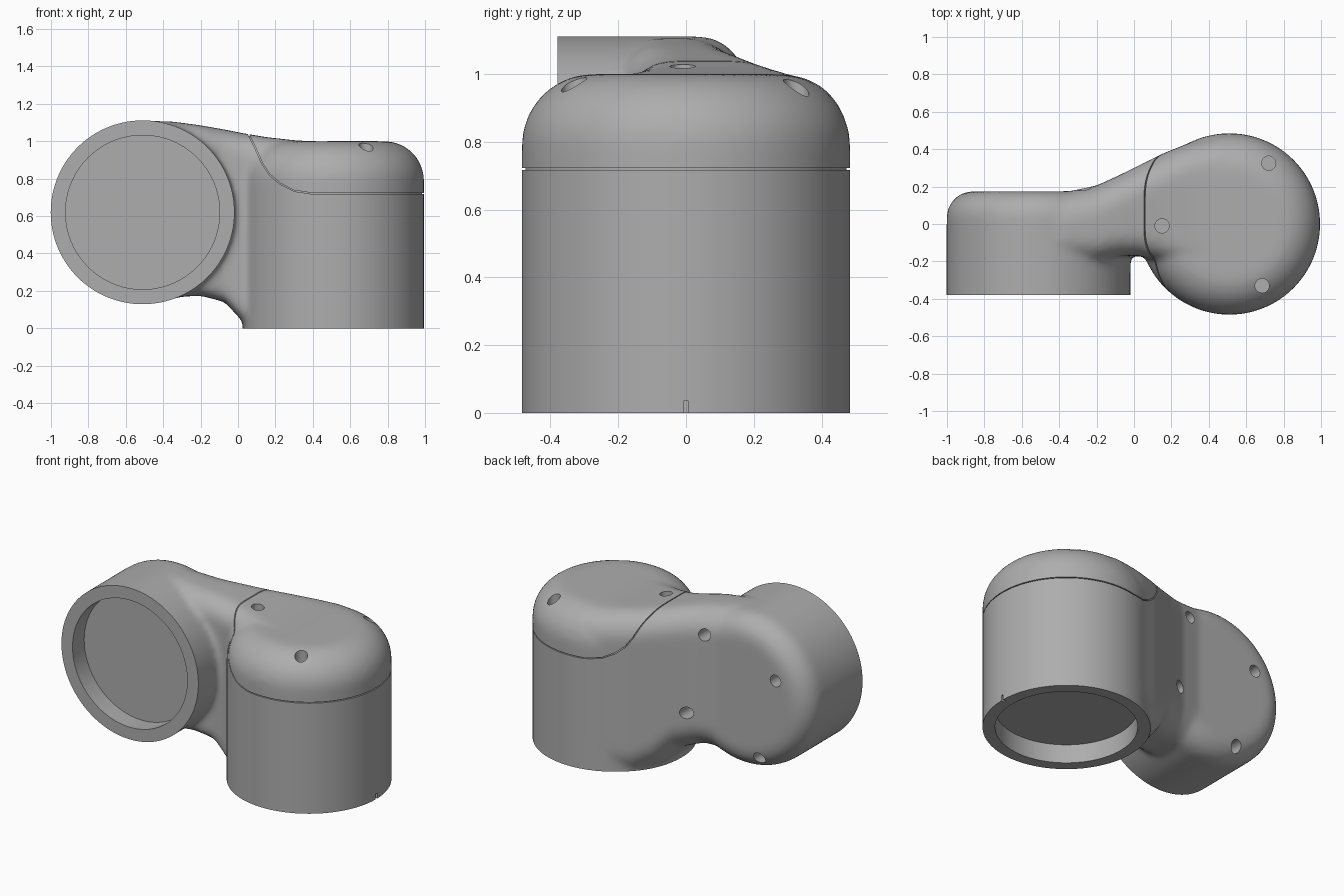
import bpy, bmesh, math
from mathutils import Matrix, Vector

cube = bpy.data.objects.get("Cube")
if cube:
    bpy.data.objects.remove(cube, do_unlink=True)

grey = bpy.data.materials.new("satin_grey")
grey.use_nodes = True
grey.diffuse_color = (0.42, 0.42, 0.42, 1)
grey.node_tree.nodes["Principled BSDF"].inputs["Base Color"].default_value = (0.42, 0.42, 0.42, 1)

ALONG_Y = Matrix.Rotation(-math.pi / 2, 4, 'X')   # turns local +z to +y
UPRIGHT = Matrix.Identity(4)
SOCKET_A = Vector((0.51, 0, 0))        # vertical socket, opens downwards
SOCKET_B = Vector((-0.51, -0.38, 0.62))  # horizontal socket, opens to the front


def make_object(name, bm):
    bmesh.ops.recalc_face_normals(bm, faces=bm.faces)
    mesh = bpy.data.meshes.new(name)
    bm.to_mesh(mesh)
    bm.free()
    ob = bpy.data.objects.new(name, mesh)
    bpy.context.collection.objects.link(ob)
    return ob


def cylinder(bm, base, turn, radius, low, high, sides=96, rounding=0):
    """Cylinder running from low to high along its turned axis, with a rounded far end."""
    part = bmesh.new()
    bmesh.ops.create_cone(part, cap_ends=True, segments=sides, radius1=radius, radius2=radius,
                          depth=high - low, matrix=Matrix.Translation((0, 0, (low + high) / 2)))
    if rounding:
        rim = [e for e in part.edges if all(v.co.z > high - 0.001 for v in e.verts)]
        bmesh.ops.bevel(part, geom=rim, offset=rounding, segments=12, profile=0.5, affect='EDGES')
    part.transform(Matrix.Translation(base) @ turn)
    mesh = bpy.data.meshes.new("part")
    part.to_mesh(mesh)
    part.free()
    bm.from_mesh(mesh)
    bpy.data.meshes.remove(mesh)


def box(bm, low, high):
    low, high = Vector(low), Vector(high)
    bmesh.ops.create_cube(bm, size=1, matrix=Matrix.Translation((low + high) / 2)
                          @ Matrix.Diagonal((*(high - low), 1)))


def section(x, y0, y1, z0, z1):
    """Rounded rectangle across the neck."""
    corners = [(y1, z1, 0.17, 0), (y0, z1, 0.13, 90), (y0, z0, 0.08, 180), (y1, z0, 0.18, 270)]
    points = []
    for y, z, r, start in corners:
        cy = y - r if y == y1 else y + r
        cz = z - r if z == z1 else z + r
        for i in range(9):
            a = math.radians(start + i * 90 / 8)
            points.append((x, cy + r * math.cos(a), cz + r * math.sin(a)))
    return points


def apply_modifiers(ob):
    graph = bpy.context.evaluated_depsgraph_get()
    mesh = bpy.data.meshes.new_from_object(ob.evaluated_get(graph))
    ob.modifiers.clear()
    ob.data = mesh


def cut(ob, cutter):
    mod = ob.modifiers.new("cut", 'BOOLEAN')
    mod.operation, mod.solver, mod.object = 'DIFFERENCE', 'EXACT', cutter
    apply_modifiers(ob)
    bpy.data.objects.remove(cutter, do_unlink=True)


# Two rounded sockets, left overlong at their open ends
bm = bmesh.new()
cylinder(bm, SOCKET_A, UPRIGHT, 0.485, -0.2, 1.0, rounding=0.21)
cylinder(bm, SOCKET_B, ALONG_Y, 0.492, -0.2, 0.555, rounding=0.14)

# Neck lofted between the sockets
stations = [(-0.5, -0.2, 0.172, 0.14, 1.11), (-0.35, -0.2, 0.174, 0.165, 1.105),
            (-0.2, -0.2, 0.205, 0.175, 1.085), (-0.07, -0.17, 0.265, 0.14, 1.062),
            (0.03, -0.17, 0.315, 0.03, 1.042), (0.15, -0.2, 0.375, -0.04, 1.022),
            (0.3, -0.25, 0.435, -0.04, 1.005), (0.48, -0.28, 0.475, -0.04, 0.995)]
rings = [[bm.verts.new(p) for p in section(*s)] for s in stations]
for a, b in zip(rings, rings[1:]):
    for i in range(len(a)):
        j = (i + 1) % len(a)
        bm.faces.new((a[i], a[j], b[j], b[i]))
bm.faces.new(rings[0])
bm.faces.new(rings[-1])
body = make_object("elbow_housing", bm)

# Merge into one skin and soften the joins
remesh = body.modifiers.new("merge", 'REMESH')
remesh.mode, remesh.voxel_size = 'VOXEL', 0.016
soften = body.modifiers.new("soften", 'SMOOTH')
soften.factor, soften.iterations = 0.5, 16
apply_modifiers(body)

# Shallow seam around the cap
path = [Vector(p) for p in ((1.2, 0.72), (0.4, 0.72), (0.3, 0.735), (0.23, 0.77), (0.17, 0.82),
                            (0.13, 0.88), (0.09, 0.97), (0.05, 1.05), (0.03, 1.15))]
bm = bmesh.new()
sides = ([], [])
for i, p in enumerate(path):
    d = (path[min(i + 1, len(path) - 1)] - path[max(i - 1, 0)]).normalized()
    for side, s in zip(sides, (1, -1)):
        q = p + Vector((-d.y, d.x)) * 0.003 * s
        side.append([bm.verts.new((q.x, y, q.y)) for y in (-0.6, 0.6)])
loop = sides[0] + sides[1][::-1]
for a, b in zip(loop, loop[1:] + loop[:1]):
    bm.faces.new((a[0], a[1], b[1], b[0]))
for end in (0, 1):
    for i in range(len(path) - 1):
        bm.faces.new([v[end] for v in (sides[0][i], sides[0][i + 1], sides[1][i + 1], sides[1][i])])
seam = make_object("cap_seam", bm)
core = body.copy()
core.data = body.data.copy()
bpy.context.collection.objects.link(core)
shift = [v.co - v.normal * 0.01 for v in core.data.vertices]
for v, co in zip(core.data.vertices, shift):
    v.co = co
cut(seam, core)
cut(body, seam)

# Trim the open ends flat
bm = bmesh.new()
box(bm, (-2, -2, -1), (2, 2, 0))
box(bm, (-2, -2, 0.01), (0.1, -0.38, 2))
cut(body, make_object("end_trim", bm))

# Round recesses, bolt holes and the alignment notch
bm = bmesh.new()
for base, turn in ((SOCKET_A, UPRIGHT), (SOCKET_B, ALONG_Y)):
    cylinder(bm, base, turn, 0.412, -0.1, 0.12)
for x, y, floor in ((0.72, 0.325, 0.87), (0.15, -0.01, 0.93), (0.685, -0.33, 0.87)):
    cylinder(bm, (x, y, 0), UPRIGHT, 0.038, floor, 1.3, sides=24)
for x, z, floor in ((-0.265, 0.94, 0.08), (-0.765, 0.77, 0.08), (-0.16, 0.42, 0.12), (-0.637, 0.23, 0.03)):
    cylinder(bm, (x, 0, z), ALONG_Y, 0.038, floor, 0.6, sides=24)
box(bm, (0.97, -0.008, -0.05), (1.1, 0.008, 0.035))
cut(body, make_object("hole_cutters", bm))

body.data.materials.clear()
body.data.materials.append(grey)
bpy.context.view_layer.objects.active = body
body.select_set(True)
bpy.ops.object.shade_smooth_by_angle(angle=math.radians(35))
